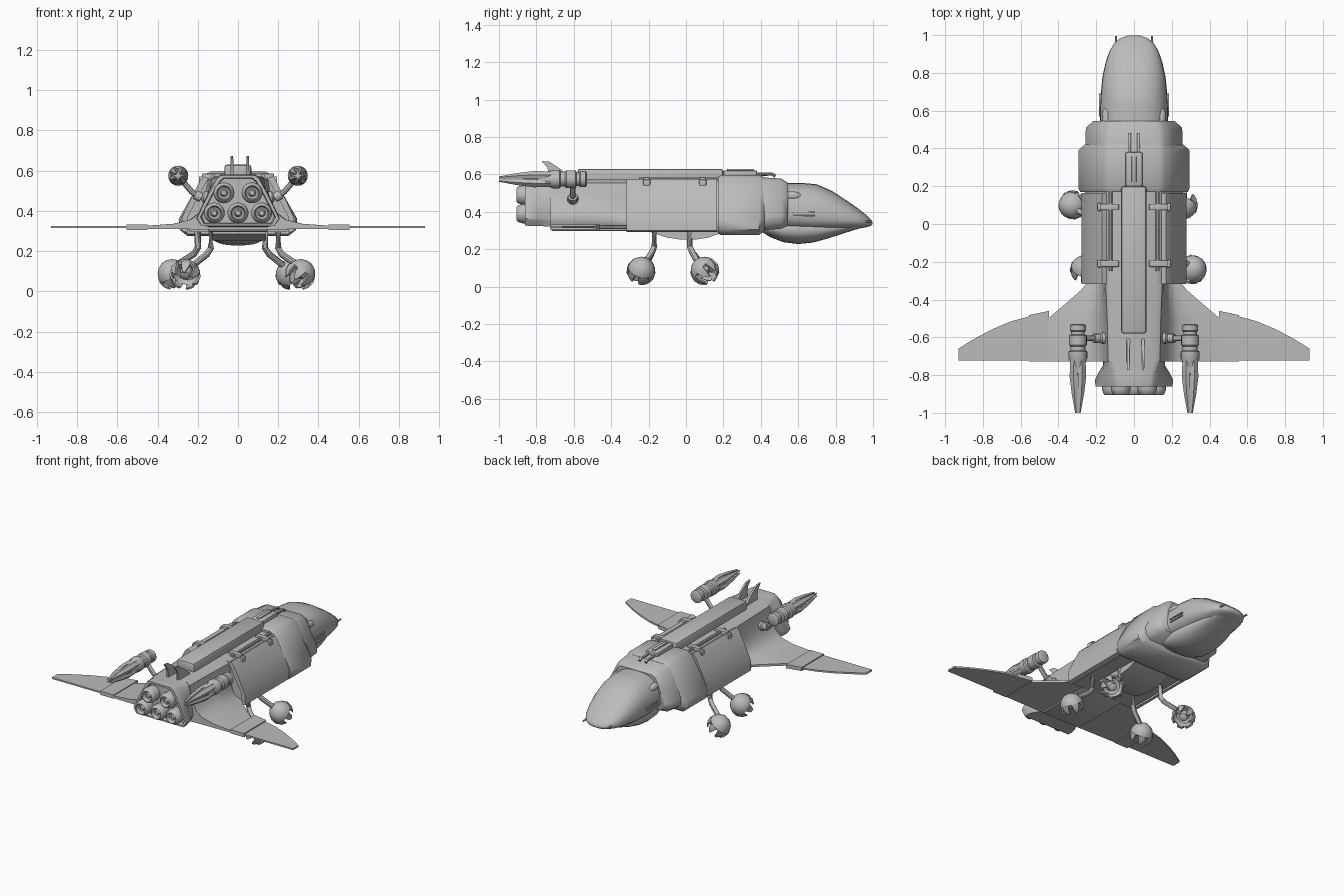
import bpy, bmesh, math
from math import sin, cos, pi, radians
from mathutils import Vector

cube = bpy.data.objects.get("Cube")
if cube:
    bpy.data.objects.remove(cube, do_unlink=True)

grey = bpy.data.materials.new("hull_grey")
grey.use_nodes = True
grey.diffuse_color = (0.5, 0.5, 0.5, 1)
grey.node_tree.nodes["Principled BSDF"].inputs["Base Color"].default_value = (0.5, 0.5, 0.5, 1)


def finish(name, bm, angle=35):
    bmesh.ops.recalc_face_normals(bm, faces=bm.faces)
    mesh = bpy.data.meshes.new(name)
    bm.to_mesh(mesh)
    bm.free()
    mesh.materials.append(grey)
    ob = bpy.data.objects.new(name, mesh)
    bpy.context.collection.objects.link(ob)
    bpy.ops.object.select_all(action='DESELECT')
    ob.select_set(True)
    bpy.context.view_layer.objects.active = ob
    bpy.ops.object.shade_smooth_by_angle(angle=radians(angle))
    return ob


def loft(name, rings, angle=35):
    """Skin closed rings of equal size and cap both ends."""
    bm = bmesh.new()
    loops = [[bm.verts.new(p) for p in ring] for ring in rings]
    n = len(loops[0])
    for a, b in zip(loops, loops[1:]):
        for i in range(n):
            j = (i + 1) % n
            bm.faces.new((a[i], a[j], b[j], b[i]))
    bm.faces.new(loops[0])
    bm.faces.new(loops[-1])
    return finish(name, bm, angle)


def box(name, lo, hi, bevel):
    bm = bmesh.new()
    bmesh.ops.create_cube(bm, size=1)
    for v in bm.verts:
        v.co = [l + (c + 0.5) * (h - l) for c, l, h in zip(v.co, lo, hi)]
    bmesh.ops.bevel(bm, geom=bm.edges[:], offset=bevel, segments=2, affect='EDGES', profile=0.5)
    return finish(name, bm)


def lathe(name, origin, axis, profile, sides=20):
    """Turn (distance, radius) pairs around an axis."""
    q = Vector(axis).to_track_quat('Z', 'Y')
    o = Vector(origin)
    return loft(name, [[o + q @ Vector((r * cos(2 * pi * i / sides), r * sin(2 * pi * i / sides), d))
                        for i in range(sides)] for d, r in profile])


def tube(name, points, radius):
    """Round bar through points."""
    pts = [Vector(p) for p in points]
    rings = []
    for i, p in enumerate(pts):
        d = pts[min(i + 1, len(pts) - 1)] - pts[max(i - 1, 0)]
        q = d.to_track_quat('Z', 'Y')
        rings.append([p + q @ Vector((radius * cos(k * pi / 5), radius * sin(k * pi / 5), 0)) for k in range(10)])
    return loft(name, rings)


def mirrored(y, half):
    return [(x, y, z) for x, z in half] + [(-x, y, z) for x, z in reversed(half)]


def hull_ring(y, wt, wm, zt, zm, zb, wb):
    """Hull section with softened shoulders and a flat floor."""
    return mirrored(y, [(wt * 0.8, zt), (wt, zt - 0.015), (wt + (wm - wt) * .42, zm + (zt - zm) * .56),
                        (wm, zm), (wm * 0.98, zb + 0.03), (wb, zb)])


def flare_ring(y, wt, reach):
    """Hull section whose sides sweep out into the wing."""
    flare = [(wt + .01 + (reach - wt - .01) * f, z)
             for f, z in ((0, .5), (.05, .44), (.14, .39), (.28, .357), (.55, .336), (1, .326))]
    return mirrored(y, [(wt * .8, .572), (wt, .555)] + flare + [(reach, .311), (.15, .308)])


# Main hull pieces
loft("centre_hull", [hull_ring(y, .15, .26, .572, .36, .296, .24) for y in (-.31, .17)], 45)
loft("rear_hull", [flare_ring(*s) for s in (
    (-.728, .137, .46), (-.505, .142, .46), (-.42, .145, .36), (-.35, .148, .28), (-.3, .15, .24))], 45)
loft("engine_housing", [hull_ring(*s) for s in (
    (-.83, .088, .182, .56, .37, .34, .165), (-.86, .09, .188, .564, .368, .336, .17),
    (-.86, .104, .204, .577, .365, .326, .18), (-.825, .11, .207, .58, .365, .325, .18),
    (-.79, .115, .19, .575, .365, .325, .17), (-.75, .13, .165, .572, .36, .322, .15),
    (-.7, .13, .165, .572, .36, .32, .15))], 45)
loft("shoulder_hull", [hull_ring(*s) for s in (
    (.17, .16, .285, .587, .36, .285, .25), (.19, .165, .295, .597, .36, .275, .25),
    (.39, .165, .295, .597, .36, .275, .25), (.42, .16, .262, .585, .37, .3, .23))], 45)
loft("neck_hull", [hull_ring(*s) for s in (
    (.4, .165, .258, .585, .38, .3, .22), (.51, .16, .255, .578, .38, .31, .21),
    (.545, .145, .215, .555, .38, .325, .18))], 45)


# Nose cowl and chin with rounded sections
def nose_ring(y, w, zt, zm, zb):
    ring = []
    for i in range(28):
        c, s = cos(2 * pi * i / 28), sin(2 * pi * i / 28)
        x = w * math.copysign(abs(c) ** 0.8, c)
        ring.append((x, y, zm + (zt - zm if s > 0 else zm - zb) * math.copysign(abs(s) ** 0.85, s)))
    return ring


loft("nose_cowl", [nose_ring(*s) for s in (
    (.5, .182, .553, .39, .3), (.62, .18, .555, .385, .29), (.7, .175, .547, .38, .29),
    (.78, .167, .512, .37, .295), (.86, .149, .46, .36, .302), (.92, .128, .418, .352, .31),
    (.96, .102, .386, .347, .317), (.985, .07, .362, .343, .323), (.998, .03, .347, .34, .333))], 60)
loft("chin", [nose_ring(*s) for s in (
    (.41, .12, .36, .33, .29), (.45, .14, .36, .32, .265), (.52, .15, .36, .31, .238), (.6, .152, .36, .31, .228),
    (.68, .147, .36, .31, .236), (.76, .135, .35, .31, .258), (.84, .115, .35, .32, .284),
    (.91, .09, .34, .325, .306), (.96, .06, .335, .33, .32))], 60)

# Spine and roof fittings
box("spine", (-.068, -.58, .55), (.066, .2, .63), .014)
box("roof_gun_base", (-.045, .2, .585), (.045, .38, .622), .008)
box("roof_gun_slot", (-.012, .22, .61), (.012, .36, .63), .003)
box("belly_panel", (-.15, -.72, .298), (.15, -.3, .33), .008)
loft("belly_keel", [[(-.14, y, .3), (-.14, y, z), (.14, y, z), (.14, y, .3)]
                    for y, z in ((-.17, .285), (-.1, .262), (-.03, .252), (.05, .252), (.12, .262), (.18, .285))])

# Five engines
for x, z in ((-.07, .49), (.07, .49), (-.118, .39), (0, .39), (.118, .39)):
    lathe("engine_nozzle", (x, -.82, z), (0, -1, 0),
          ((0, .05), (.055, .052), (.08, .043), (.085, .036), (.06, .03), (.055, .02), (.075, .012)))

# Tail fins
for x in (-.03, .048):
    loft("tail_fin", [[(x + s * t, y, z) for t, y, z in (
        (.009, -.6, .565), (.007, -.665, .625), (.006, -.73, .668), (.006, -.772, .672),
        (.007, -.74, .635), (.009, -.73, .565))] for s in (-1, 1)])

# Paired parts
for s in (-1, 1):
    def m(x, y, z):
        return (s * x, y, z)

    # Wing: thick joint panel and thin outer panel
    def wing(name, back, low, top, edge):
        loft(name, [[m(x, front, low), m(x, front, top), m(x, back, top), m(x, back, low)] for x, front in edge])

    wing("wing_joint", -.727, .306, .332, ((.45, -.46), (.555, -.482)))
    wing("wing_tip", -.722, .314, .325, ((.55, -.488), (.65, -.515), (.75, -.557), (.85, -.61), (.93, -.66)))

    # Cargo door with hinge clips and rail
    door = ((.145, .56), (.17, .572), (.19, .55), (.235, .46), (.277, .37), (.279, .3), (.25, .292), (.25, .37), (.16, .54))
    loft("cargo_door", [[m(x, y, z) for x, z in door] for y in (-.318, .165)])
    tube("door_rail", [m(.125, -.25, .572), m(.125, .17, .572)], .011)
    for y in (-.21, .09):
        box("door_clip", (min(s * .08, s * .178), y - .017, .555), (max(s * .08, s * .178), y + .017, .586), .005)
        box("door_clip_end", (min(s * .17, s * .195), y - .02, .535), (max(s * .17, s * .195), y + .02, .572), .006)

    # Nose fittings
    tube("roof_gun_barrel", [m(.024, .36, .6), m(.024, .46, .602), m(.024, .478, .59)], .009)
    lathe("cheek_light", m(.14, .5, .485), (s * .06, 1, 0), ((0, .026), (.08, .025), (.105, .017), (.118, .004)), 14)
    tube("nose_probe", [m(.095, .93, .35), m(.095, .995, .348)], .006)
    for z in (.378, .398):
        box("cheek_vent", (s * .178 - .008, .57, z - .004), (s * .178 + .008, .69, z + .004), .002)

    # Wing-side cannon, prongs and strut
    c = Vector(m(.297, -.53, .575))
    lathe("cannon_body", c, (0, -1, 0),
          ((0, .032), (.006, .043), (.035, .043), (.04, .036), (.055, .036), (.06, .047), (.11, .047),
           (.118, .04), (.14, .04), (.146, .05), (.18, .05), (.2, .042), (.26, .034), (.27, .015)))
    for k in range(4):
        a = pi / 4 + k * pi / 2
        out, side = Vector((cos(a), 0, sin(a))), Vector((-sin(a), 0, cos(a)))
        rings = []
        for d, r, w, t in ((.19, .034, .022, .01), (.28, .037, .025, .01), (.37, .028, .017, .008), (.47, .013, .005, .004)):
            p = c + out * r - Vector((0, d, 0))
            rings.append([p + side * w - out * t, p + side * w * .6 + out * t,
                          p - side * w * .6 + out * t, p - side * w - out * t])
        loft("cannon_prong", rings)
    tube("cannon_strut", [m(.13, -.605, .465), m(.2, -.605, .472), m(.23, -.605, .495), m(.285, -.605, .56)], .015)
    lathe("strut_collar", m(.2, -.605, .475), (s, 0, .5), ((-.02, .024), (.015, .024)), 14)
    lathe("strut_base", m(.13, -.605, .465), (s, 0, .1), ((0, .03), (.04, .03), (.05, .02)), 14)


# Landing feet: domed cups with claws, on bent legs
def foot(hip, centre, up):
    o, axis = Vector(centre), Vector(up).normalized()
    knee = Vector((hip[0], hip[1], .215))
    tube("landing_leg", [hip, knee, knee.lerp(o, .15) - Vector((0, 0, .01)), o + axis * .03], .016)
    lathe("foot_cup", o, axis, [(.076 * sin(a), .074 * cos(a)) for a in (1.5, 1.25, .95, .65, .35, .1)]
          + [(0, .066), (.022, .055), (.03, .03), (-.012, .026), (-.018, .012)])
    q = axis.to_track_quat('Z', 'Y')
    for k in range(7):
        rings = []
        a = 2 * pi * k / 7
        e, t = Vector((cos(a), sin(a), 0)), Vector((-sin(a), cos(a), 0))
        for d, r, w in ((.008, .07, .024), (-.025, .068, .017), (-.05, .054, .006)):
            p = Vector((0, 0, d))
            rings.append([o + q @ (p + e * (r + h * .005) + t * (w * g))
                          for g, h in ((-1, -1), (1, -1), (1, 1), (-1, 1))])
        loft("foot_claw", rings)


foot((-.2, .02, .31), (-.325, .1, .085), (-.6, -.25, .8))
foot((.2, -.17, .31), (.31, -.24, .085), (.6, .25, .8))
foot((-.135, -.17, .31), (-.262, -.24, .085), (.2, .7, .6))
foot((.135, .02, .31), (.262, .1, .085), (-.2, -.7, .6))
